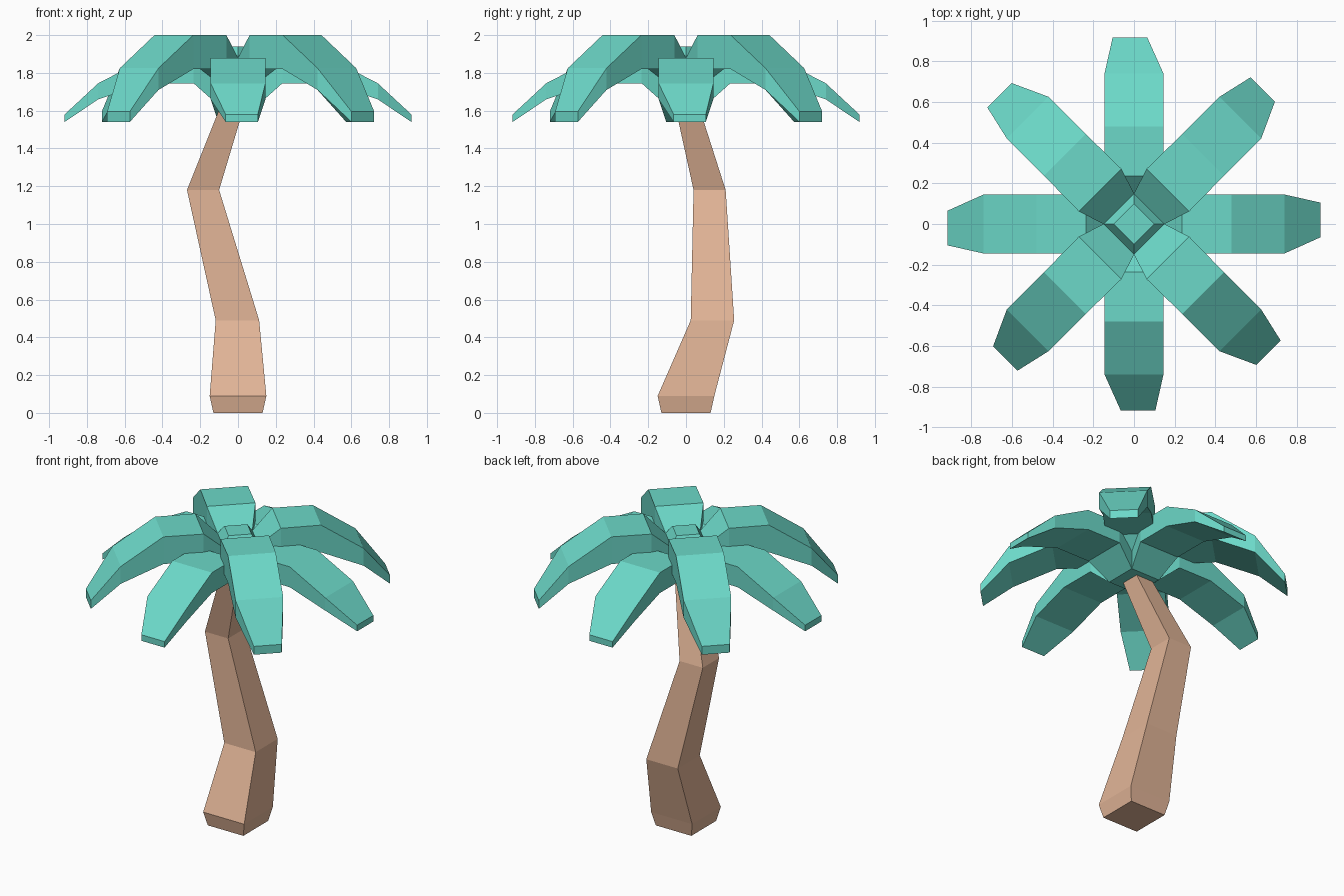
import bpy, bmesh, math
from mathutils import Matrix

if "Cube" in bpy.data.objects:
    bpy.data.objects.remove(bpy.data.objects["Cube"])


def material(name, rgb):
    m = bpy.data.materials.new(name)
    m.diffuse_color = (*rgb, 1)
    m.use_nodes = True
    m.node_tree.nodes["Principled BSDF"].inputs["Base Color"].default_value = m.diffuse_color
    return m


LEAF = material("leaf_teal", (0.15, 0.69, 0.58))
BARK = material("bark_tan", (0.76, 0.46, 0.31))


def loft(name, rings, mat, turn=0.0):
    """Closed four-sided skin through a list of rings, turned about z."""
    bm = bmesh.new()
    loops = [[bm.verts.new(p) for p in ring] for ring in rings]
    for a, b in zip(loops, loops[1:]):
        for i in range(4):
            j = (i + 1) % 4
            bm.faces.new((a[i], a[j], b[j], b[i]))
    bm.faces.new(loops[0])
    bm.faces.new(loops[-1])
    bmesh.ops.rotate(bm, verts=bm.verts, cent=(0, 0, 0),
                     matrix=Matrix.Rotation(turn, 3, 'Z'))
    bmesh.ops.recalc_face_normals(bm, faces=bm.faces)
    me = bpy.data.meshes.new(name)
    bm.to_mesh(me)
    bm.free()
    me.materials.append(mat)
    ob = bpy.data.objects.new(name, me)
    bpy.context.collection.objects.link(ob)


def square(x, y, z, h):
    return [(x + sx * h, y + sy * h, z)
            for sx, sy in ((-1, -1), (1, -1), (1, 1), (-1, 1))]


def frond(name, stations, turn):
    # station: radius, right edge, left edge, bottom z, top z
    rings = [[(r, a, lo), (r, b, lo), (r, b, hi), (r, a, hi)]
             for r, a, b, lo, hi in stations]
    loft(name, rings, LEAF, turn)


# Crooked trunk: centre x, y, height, half width
loft("trunk", [square(*s) for s in (
    (0, 0, 0, 0.13), (0, 0, 0.09, 0.15), (-0.003, 0.14, 0.49, 0.115),
    (-0.185, 0.125, 1.18, 0.085), (-0.01, -0.01, 1.68, 0.06))], BARK)

# Two tiers of four fronds, the upper tier on the diagonals
UPPER = [(0.106, -0.106, 0.106, 1.71, 1.88), (0.235, -0.148, 0.148, 1.82, 2.0),
         (0.48, -0.145, 0.145, 1.82, 2.0), (0.74, -0.145, 0.145, 1.71, 1.825),
         (0.915, -0.065, 0.105, 1.54, 1.595)]
LOWER = [(0.106, -0.106, 0.106, 1.63, 1.76), (0.235, -0.145, 0.145, 1.745, 1.88),
         (0.48, -0.145, 0.145, 1.745, 1.88), (0.74, -0.145, 0.145, 1.66, 1.745),
         (0.918, -0.065, 0.105, 1.54, 1.58)]
for i in range(4):
    frond(f"lower_frond_{i + 1}", LOWER, i * math.pi / 2)
    frond(f"upper_frond_{i + 1}", UPPER, (i + 0.5) * math.pi / 2)

# Hub: core between the fronds and a bevelled cap on top
loft("hub_core", [square(0, 0, 1.63, 0.106), square(0, 0, 1.76, 0.106)], LEAF)
loft("hub_cap", [square(0, 0, 1.72, 0.106), square(0, 0, 1.88, 0.106),
                 square(0, 0, 1.94, 0.07)], LEAF, math.pi / 4)
